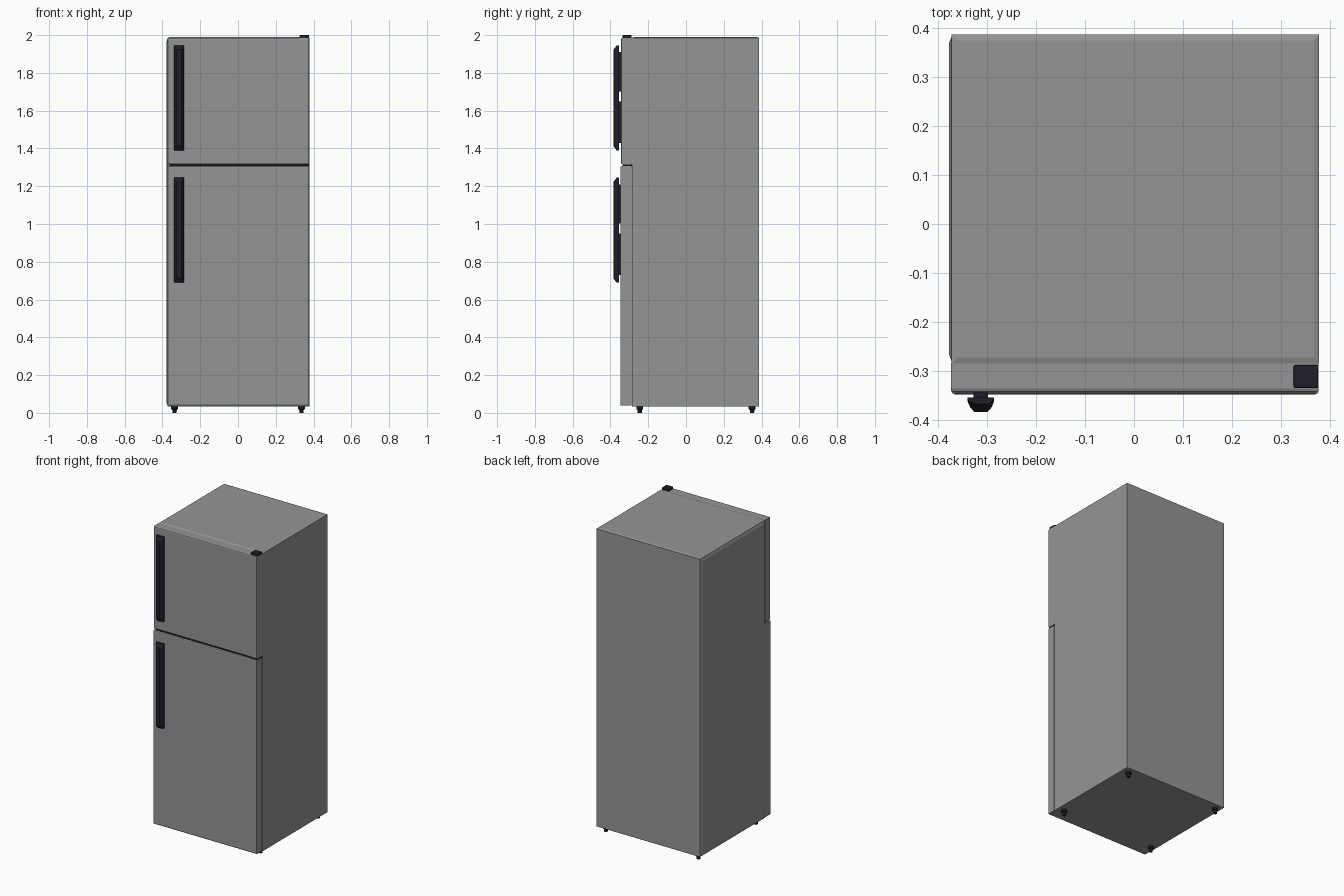
import bpy, bmesh, math

if "Cube" in bpy.data.objects:
    bpy.data.objects.remove(bpy.data.objects["Cube"])


def material(name, rgb):
    m = bpy.data.materials.new(name)
    m.diffuse_color = (*rgb, 1)
    m.use_nodes = True
    m.node_tree.nodes["Principled BSDF"].inputs["Base Color"].default_value = m.diffuse_color
    return m


GREY = material("brushed grey", (0.30, 0.30, 0.30))
DARK = material("dark plastic", (0.014, 0.013, 0.021))


def finish(name, bm, mat):
    bmesh.ops.recalc_face_normals(bm, faces=bm.faces[:])
    me = bpy.data.meshes.new(name)
    bm.to_mesh(me)
    bm.free()
    me.materials.append(mat)
    ob = bpy.data.objects.new(name, me)
    bpy.context.collection.objects.link(ob)
    return ob


def box(name, x, y, z, mat, bevel=0, pick=None):
    """Box from (min, max) ranges, bevelling the edges that pick() accepts."""
    bm = bmesh.new()
    bmesh.ops.create_cube(bm, size=1)
    for v in bm.verts:
        v.co = [r[0] if c < 0 else r[1] for c, r in zip(v.co, (x, y, z))]
    if bevel:
        edges = [e for e in bm.edges if pick is None or pick(e)]
        bmesh.ops.bevel(bm, geom=edges, offset=bevel, segments=2, profile=0.5, affect='EDGES')
    return finish(name, bm, mat)


def loft(name, rings, mat):
    """Skin a list of equal-length point rings and cap both ends."""
    bm = bmesh.new()
    rows = [[bm.verts.new(p) for p in ring] for ring in rings]
    n = len(rows[0])
    for a, b in zip(rows, rows[1:]):
        for i in range(n):
            bm.faces.new((a[i], a[(i + 1) % n], b[(i + 1) % n], b[i]))
    bm.faces.new(rows[0])
    bm.faces.new(rows[-1])
    return finish(name, bm, mat)


def rect_z(x0, x1, y0, y1, z):
    return [(x0, y0, z), (x1, y0, z), (x1, y1, z), (x0, y1, z)]


# Cabinet with a shallow bevelled lid
loft("cabinet", [rect_z(-0.372, 0.378, -0.285, 0.387, 0.035),
                 rect_z(-0.372, 0.378, -0.285, 0.387, 1.986),
                 rect_z(-0.36, 0.367, -0.272, 0.375, 1.99)], GREY)

# Raised left side panel with sloping border
loft("left_side_panel", [
    [(x, y0, z0), (x, y1, z0), (x, y1, z1), (x, y0, z1)]
    for x, y0, y1, z0, z1 in ((-0.371, -0.284, 0.386, 0.036, 1.986),
                              (-0.378, -0.265, 0.368, 0.052, 1.968))], GREY)


# Doors: only edges touching the front face are rounded
def front_edge(y):
    return lambda e: all(v.co.y < y + 0.001 for v in e.verts)


box("upper_door", (-0.373, 0.377), (-0.344, -0.284), (1.316, 1.986), GREY, 0.008, front_edge(-0.344))
box("lower_door", (-0.373, 0.377), (-0.348, -0.288), (0.038, 1.306), GREY, 0.008, front_edge(-0.348))
box("lower_door_seal", (-0.366, 0.370), (-0.289, -0.284), (0.045, 1.30), GREY)
box("door_gap_seal", (-0.362, 0.366), (-0.334, -0.284), (1.304, 1.318), DARK)

# Hinges
box("top_hinge", (0.326, 0.376), (-0.335, -0.288), (1.98, 2.0), DARK, 0.003)
box("middle_hinge", (0.326, 0.377), (-0.336, -0.288), (1.305, 1.317), DARK)

# Handle section: (x offset from handle centre, y)
HALF = [(0.027, -0.354), (0.027, -0.362), (0.022, -0.374), (0.013, -0.384)]
SECTION = HALF + [(-x, y) for x, y in reversed(HALF)]


def handle(name, z0, z1, door_y):
    cx = -0.3125
    # grip tapers back toward the door at both ends
    rings = []
    for z, depth in ((z0, 0.45), (z0 + 0.022, 1), (z1 - 0.022, 1), (z1, 0.45)):
        rings.append([(cx + x, -0.354 + (y + 0.354) * depth, z) for x, y in SECTION])
    loft(name + "_grip", rings, DARK)
    # two long mounting feet with a gap between them
    mid = (z0 + z1) / 2
    for tag, a, b in (("lower", z0 + 0.04, mid - 0.018), ("upper", mid + 0.035, z1 - 0.035)):
        box(f"{name}_{tag}_mount", (cx - 0.015, cx + 0.015), (-0.358, door_y + 0.004), (a, b), DARK)


handle("upper_handle", 1.39, 1.945, -0.344)
handle("lower_handle", 0.69, 1.245, -0.348)

# Levelling feet: flared top and narrow base
for sx, side in ((-1, "left"), (1, "right")):
    for y, end in ((-0.245, "front"), (0.35, "back")):
        rings = []
        for r, z in ((0.011, 0.0), (0.012, 0.016), (0.018, 0.02), (0.018, 0.036)):
            rings.append([(sx * 0.336 + r * math.cos(t * math.pi / 6),
                           y + r * math.sin(t * math.pi / 6), z) for t in range(12)])
        foot = loft(f"{end}_{side}_foot", rings, DARK)
